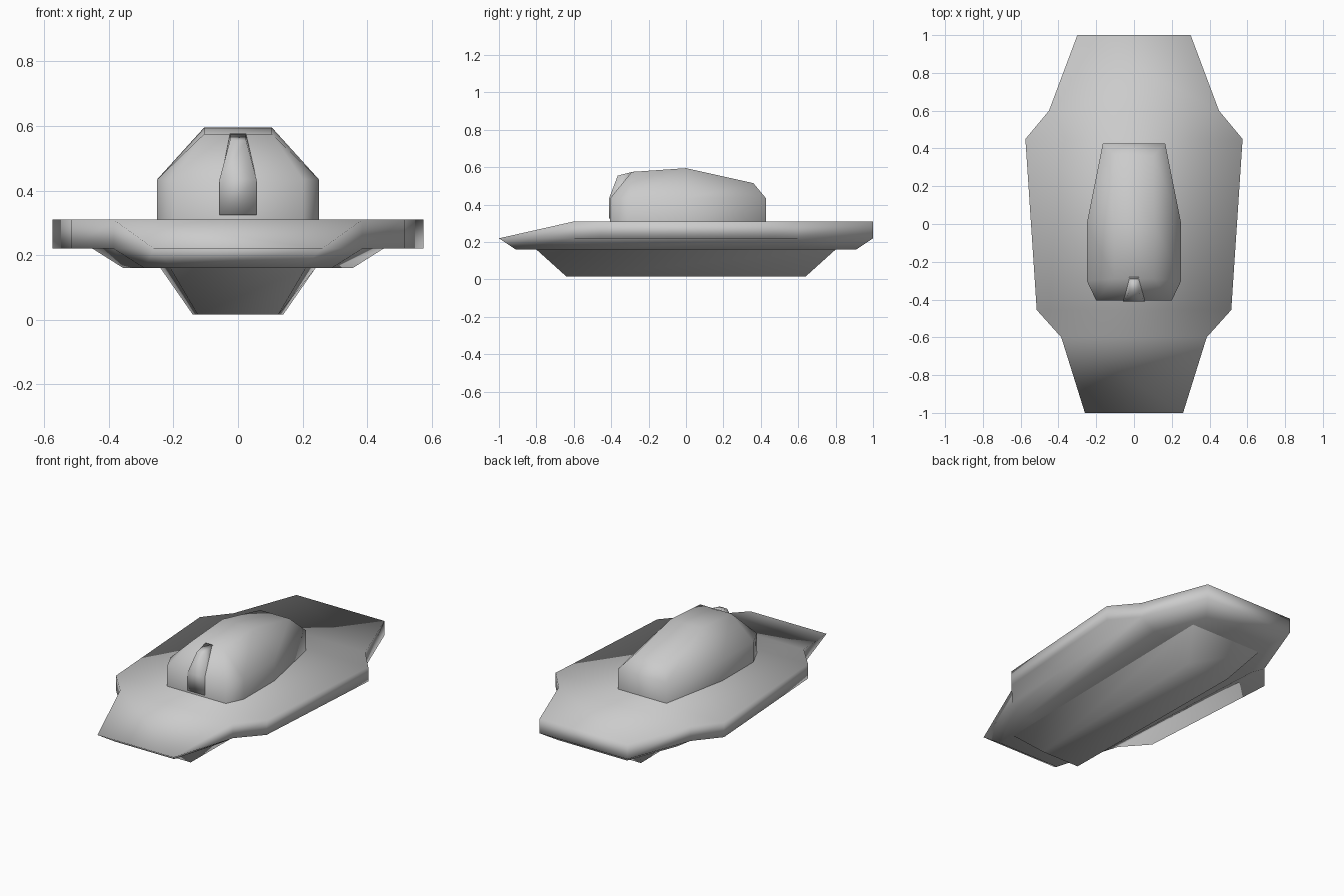
import bpy, bmesh

if "Cube" in bpy.data.objects:
    bpy.data.objects.remove(bpy.data.objects["Cube"])


def loft(name, rings, cap_low=True, cap_high=True):
    """Skin stacked half-rings (right side, front to back), mirrored in x.
    Repeated points merge, so rings may collapse locally."""
    bm = bmesh.new()
    cache = {}

    def vert(x, y, z):
        key = (round(x, 4), round(y, 4), round(z, 4))
        if key not in cache:
            cache[key] = bm.verts.new(key)
        return cache[key]

    def face(points):
        unique = list(dict.fromkeys(vert(*p) for p in points))
        if len(unique) > 2 and bm.faces.get(unique) is None:
            bm.faces.new(unique)

    def flip(p):
        return (-p[0], p[1], p[2])

    full = [list(r) + [flip(p) for p in reversed(r)] for r in rings]
    for a, b in zip(full, full[1:]):
        n = len(a)
        for i in range(n):
            j = (i + 1) % n
            face([a[i], a[j], b[j], b[i]])
    # close the ends with strips running across the body
    for ring, wanted in ((rings[0], cap_low), (rings[-1], cap_high)):
        if wanted:
            for p, q in zip(ring, ring[1:]):
                face([p, q, flip(q), flip(p)])
    bmesh.ops.recalc_face_normals(bm, faces=bm.faces)
    for f in bm.faces:
        f.smooth = True
    mesh = bpy.data.meshes.new(name)
    bm.to_mesh(mesh)
    bm.free()
    obj = bpy.data.objects.new(name, mesh)
    bpy.context.collection.objects.link(obj)
    return obj


def at(z, outline):
    return [(x, y, z) for x, y in outline]


# upper hull: bevelled belly, side sponsons and sloped nose
nose, waist_f, waist_b, tail = (0.26, -1), (0.385, -0.6), (0.45, 0.6), (0.30, 1)
inner = [nose, waist_f, waist_f, waist_b, waist_b, tail]
outer = [nose, waist_f, (0.515, -0.455), (0.575, 0.45), waist_b, tail]
belly = [(0.20, -0.91), (0.29, -0.6), (0.29, -0.6),
         (0.355, 0.6), (0.355, 0.6), (0.235, 0.91)]
deck = at(0.31, outer)
deck[0] = (*nose, 0.22)
loft("upper_hull", [at(0.16, belly), at(0.22, inner), at(0.22, outer), deck])

# tapered lower hull
loft("lower_hull", [at(0.016, [(0.125, -0.64), (0.14, 0.64)]),
                    at(0.16, [(0.21, -0.80), (0.24, 0.80)])], cap_high=False)

# turret
base = [(0.20, -0.405), (0.25, -0.30), (0.25, 0.0), (0.165, 0.427)]
roof = [(0.105, -0.29, 0.575), (0.105, -0.29, 0.575),
        (0.105, 0.0, 0.595), (0.10, 0.36, 0.515)]
loft("turret", [at(0.31, base), at(0.435, base), roof], cap_low=False)

# gun mantlet on the turret front
loft("gun_mantlet", [
    [(0.057, -0.411, 0.325), (0.057, -0.35, 0.325)],
    [(0.057, -0.411, 0.435), (0.057, -0.35, 0.435)],
    [(0.025, -0.365, 0.555), (0.025, -0.28, 0.577)]])
